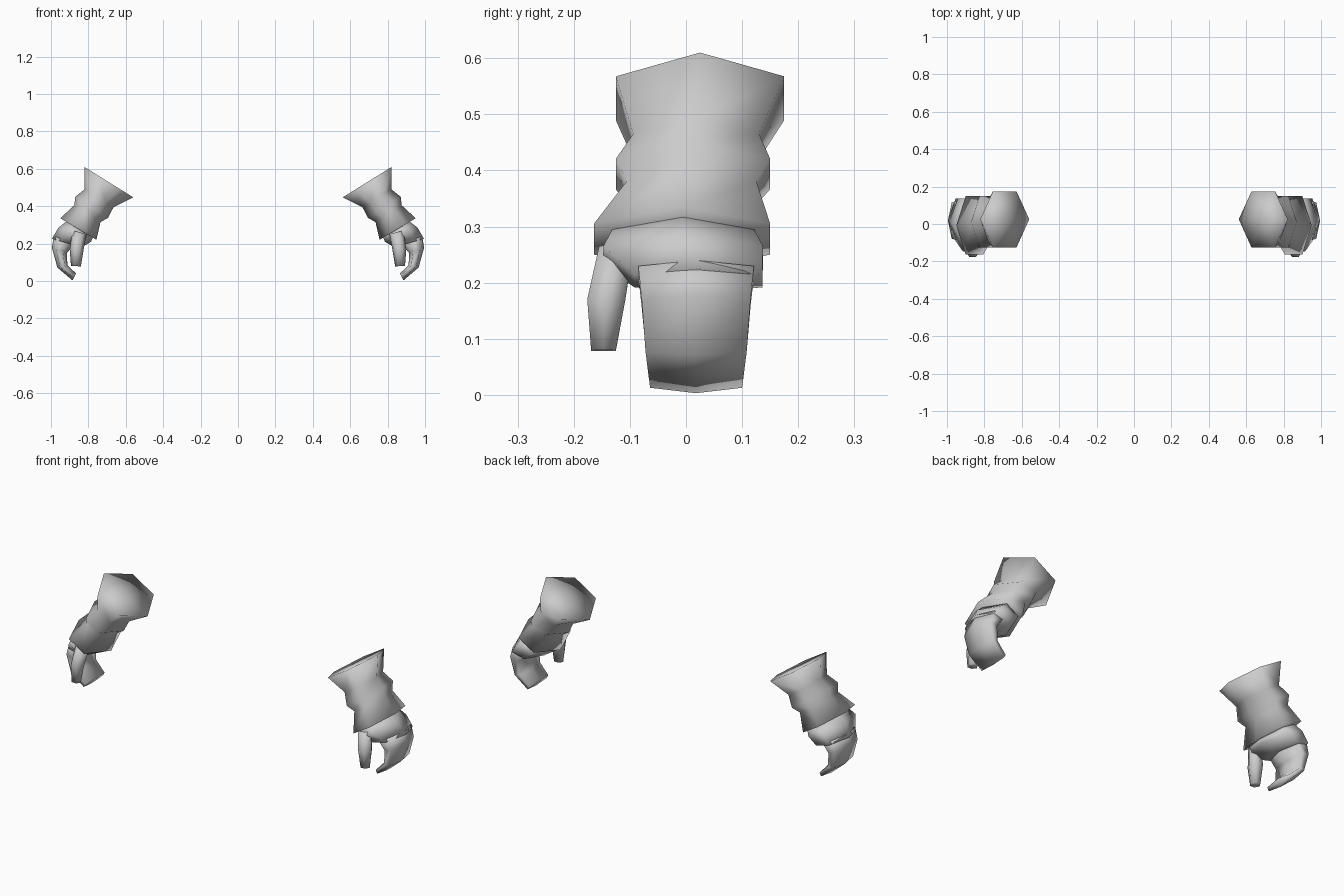
import bpy, bmesh

if "Cube" in bpy.data.objects:
    bpy.data.objects.remove(bpy.data.objects["Cube"])

grey = bpy.data.materials.new("plain grey")
grey.diffuse_color = (0.6, 0.6, 0.6, 1)
grey.use_nodes = True
grey.node_tree.nodes["Principled BSDF"].inputs["Base Color"].default_value = grey.diffuse_color


def loft(name, rings, side):
    """Six-sided tube. Ring: inner (x, z), outer (x, z), y centre, half width."""
    bm = bmesh.new()
    loops = []
    for (xi, zi), (xo, zo), yc, hw in rings:
        loop = []
        for t, w in ((0, 0), (.26, 1), (.74, 1), (1, 0), (.74, -1), (.26, -1)):
            loop.append(bm.verts.new((side * (xi + (xo - xi) * t), yc + w * hw,
                                      zi + (zo - zi) * t)))
        loops.append(loop)
    for a, b in zip(loops, loops[1:]):
        for i in range(6):
            j = (i + 1) % 6
            bm.faces.new((a[i], a[j], b[j], b[i]))
    # fan caps on both ends
    for loop in (loops[0], loops[-1]):
        centre = loop[0].co.copy() * 0
        for v in loop:
            centre += v.co / 6
        c = bm.verts.new(centre)
        for i in range(6):
            bm.faces.new((loop[i], loop[(i + 1) % 6], c))
    bmesh.ops.recalc_face_normals(bm, faces=bm.faces)
    for f in bm.faces:
        f.smooth = True
    me = bpy.data.meshes.new(name)
    bm.to_mesh(me)
    bm.free()
    me.materials.append(grey)
    bpy.context.collection.objects.link(bpy.data.objects.new(name, me))


# flared cuff with two pinched waists
cuff = [((.56, .447), (.822, .61), .025, .15),
        ((.665, .395), (.82, .49), .018, .112),
        ((.695, .337), (.87, .45), .0125, .1375),
        ((.735, .315), (.875, .405), .01, .115),
        ((.757, .22), (.95, .335), -.007, .157)]
# palm and knuckles
palm = [((.775, .235), (.915, .32), -.005, .125),
        ((.785, .21), (.96, .285), -.005, .142),
        ((.835, .18), (.995, .225), .022, .114)]
# fingers joined into one curled mitten
fingers = [((.87, .20), (.985, .24), .018, .103),
           ((.915, .15), (.995, .178), .018, .097),
           ((.912, .085), (.966, .072), .018, .09),
           ((.866, .04), (.885, .003), .018, .082)]
# thumb at the front
thumb = [((.81, .25), (.885, .27), -.125, .03),
         ((.825, .17), (.90, .17), -.142, .034),
         ((.84, .078), (.893, .08), -.147, .022)]

for side, label in ((1, "right"), (-1, "left")):
    for part, rings in (("cuff", cuff), ("palm", palm),
                        ("fingers", fingers), ("thumb", thumb)):
        loft(f"{label}_{part}", rings, side)
